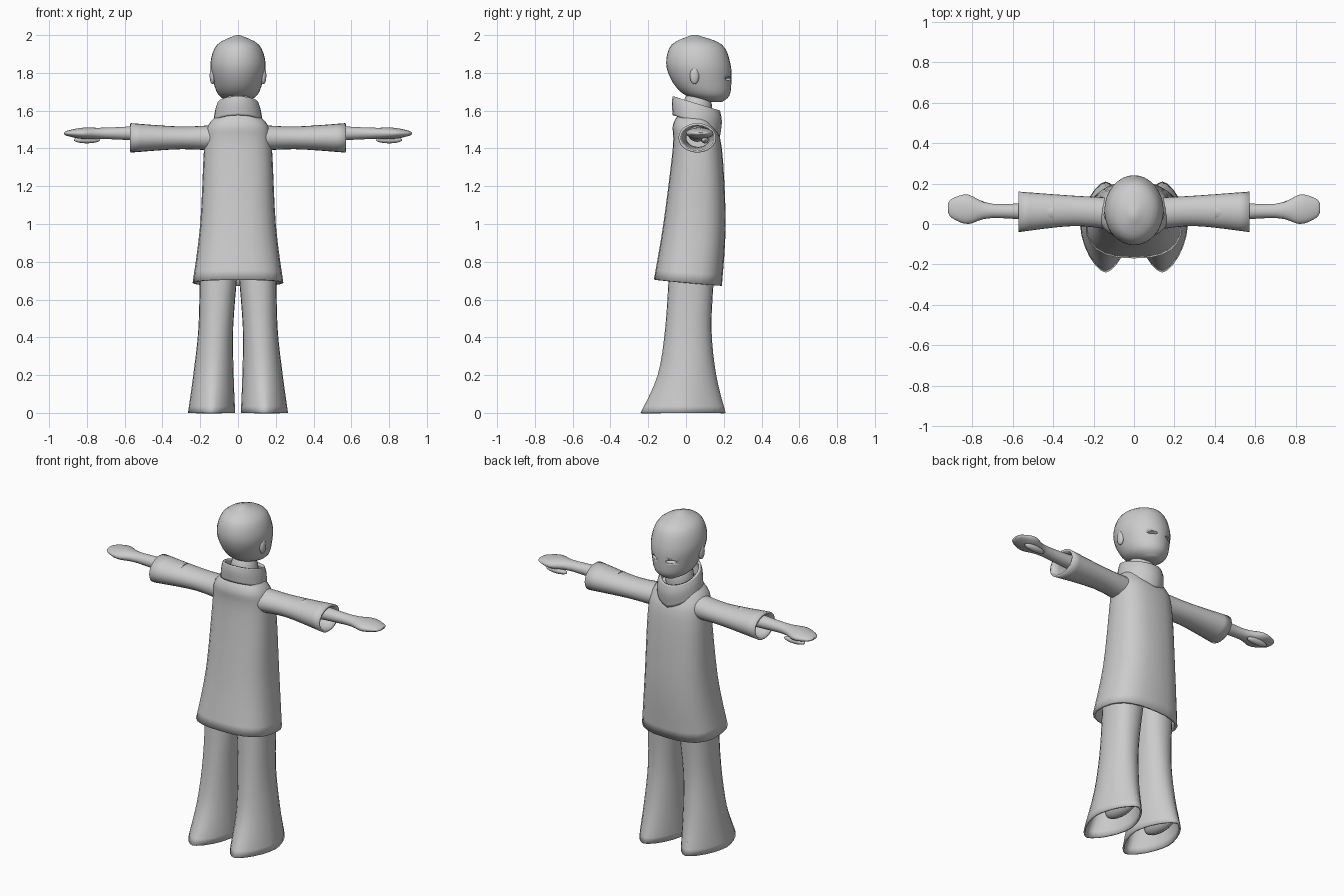
import bpy, bmesh, math
from mathutils import Vector, Matrix

if "Cube" in bpy.data.objects:
    bpy.data.objects.remove(bpy.data.objects["Cube"])

clay = bpy.data.materials.new("clay grey")
clay.use_nodes = True
grey = (.6, .6, .6, 1)
clay.diffuse_color = grey
clay.node_tree.nodes["Principled BSDF"].inputs["Base Color"].default_value = grey


def finish(name, bm, mirror):
    """Turn a bmesh into a smooth clay object, mirrored if it is one of a pair."""
    mesh = bpy.data.meshes.new(name)
    bm.to_mesh(mesh)
    bm.free()
    mesh.materials.append(clay)
    part = bpy.data.objects.new(name, mesh)
    bpy.context.collection.objects.link(part)
    bpy.ops.object.select_all(action='DESELECT')
    part.select_set(True)
    bpy.context.view_layer.objects.active = part
    bpy.ops.object.shade_smooth_by_angle(angle=math.radians(50))
    if mirror:
        part.modifiers.new("mirror", 'MIRROR')
    return part


def ellipsoid(name, centre, radii, mirror=True):
    bm = bmesh.new()
    bmesh.ops.create_uvsphere(bm, u_segments=16, v_segments=10, radius=1,
                              matrix=Matrix.LocRotScale(centre, None, radii))
    return finish(name, bm, mirror)


def smooth_stations(rings, steps=4):
    """Pass a smooth curve through a few rings to get all the in-between ones."""
    points = [Vector(ring) for ring in rings]
    padded = [points[0], *points, points[-1]]
    result = []
    for a, b, c, d in zip(padded, padded[1:], padded[2:], padded[3:]):
        for step in range(steps):
            k = step / steps
            bend = 2 * a - 5 * b + 4 * c - d + k * (3 * (b - c) + d - a)
            result.append(b + k / 2 * (c - a + k * bend))
    return result + [points[-1]]


def loft(name, rings, sideways=False, middle=0, power=(2, 2), start_cap=True,
         end_cap=True, wall=0, mirror=False, warp=None, sides=24):
    """Skin rings of (station, half width, back, front) along z, or along x
    if sideways; power squares or points the first and last cross-section."""
    bm = bmesh.new()
    loops = []
    stations = smooth_stations(rings)
    for n, (station, half, back, front) in enumerate(stations):
        blend = n / (len(stations) - 1)
        bulge = 2 / (power[0] + blend * (power[1] - power[0]))
        loop = []
        for i in range(sides):
            angle = math.tau * i / sides
            c, s = (math.copysign(abs(w) ** bulge, w)
                    for w in (math.cos(angle), math.sin(angle)))
            depth = (front - back) / 2 * (c if sideways else s)
            y = (front + back) / 2 + depth
            if sideways:
                point = Vector((station, y, middle + half * s))
            else:
                point = Vector((middle + half * c, y, station))
            if warp:
                warp(point)
            loop.append(bm.verts.new(point))
        loops.append(loop)
    for low, high in zip(loops, loops[1:]):
        for i in range(sides):
            j = (i + 1) % sides
            bm.faces.new((low[i], low[j], high[j], high[i]))
    if start_cap:
        bm.faces.new(loops[0][::-1])
    if end_cap:
        bm.faces.new(loops[-1])
    part = finish(name, bm, mirror)
    if wall:
        shell = part.modifiers.new("wall", 'SOLIDIFY')
        shell.thickness = wall
        shell.offset = -1
    return part


def collar_lean(p):
    """Tip the collar forward and draw its lower front edge to a point."""
    p.z -= .3 * (p.y - .05)
    if p.y > .06 and p.z < 1.6:
        p.z -= max(0, 1.6 - p.z) * max(0, .4 - 3 * abs(p.x))


def hem_lean(p):
    """Let the coat hem hang lower at the front."""
    p.z -= .3 * p.y * max(0, 1 - p.z)


def leg_lean(p):
    """Bring the legs together towards the hips."""
    p.x -= .05 * p.z


# Head, with the face towards +y and narrow eye slits sunk into it
head = loft("head", [
    (1.645, .04, .12, .19), (1.68, .1, 0, .23), (1.75, .13, -.07, .24),
    (1.85, .146, -.105, .235), (1.95, .11, -.075, .19), (2, .01, .03, .06)],
    sides=32)
slits = ellipsoid("eye_cutter", (.06, .23, 1.77), (.033, .03, .01))
slits.hide_render = True
slits.hide_viewport = True
cut = head.modifiers.new("eyes", 'BOOLEAN')
cut.operation = 'DIFFERENCE'
cut.object = slits
ellipsoid("ear", (.135, .045, 1.785), (.015, .025, .045))
ellipsoid("neck", (0, .06, 1.6), (.08, .08, .12), mirror=False)

# Open standing collar
loft("collar", [(1.54, .13, -.07, .18), (1.6, .122, -.075, .19),
                (1.64, .11, -.07, .18)],
     start_cap=False, end_cap=False, wall=.015, warp=collar_lean)

# Long coat, open at the hem
loft("coat", [(.69, .24, -.17, .19), (1, .2, -.12, .21), (1.4, .18, -.07, .19),
              (1.52, .16, -.07, .15), (1.58, .1, -.04, .12)],
     power=(2.6, 2.4), start_cap=False, wall=.015, warp=hem_lean)

# Wide sleeves, open at the cuff
loft("sleeve", [(.1, .07, -.03, .13), (.3, .06, -.01, .14), (.57, .078, -.04, .16)],
     sideways=True, middle=1.456, end_cap=False, wall=.012, mirror=True)

# Forearms running into flat mitten hands
loft("arm_and_hand", [
    (.4, .045, .01, .11), (.7, .03, .03, .1), (.82, .03, 0, .145),
    (.9, .015, .03, .125), (.92, .005, .06, .1)],
    sideways=True, middle=1.48, mirror=True)
ellipsoid("thumb", (.8, .1, 1.445), (.07, .02, .018))

# Flared trouser legs with pointed hems, and the shoes inside them
loft("trouser_leg", [(0, .125, -.24, .21), (.2, .107, -.15, .16),
                     (.45, .092, -.11, .135), (.75, .1, -.09, .15)],
     middle=.14, power=(1.6, 2.4), start_cap=False, wall=.01, mirror=True,
     warp=leg_lean)
ellipsoid("shoe", (.14, .06, .07), (.045, .13, .06))
